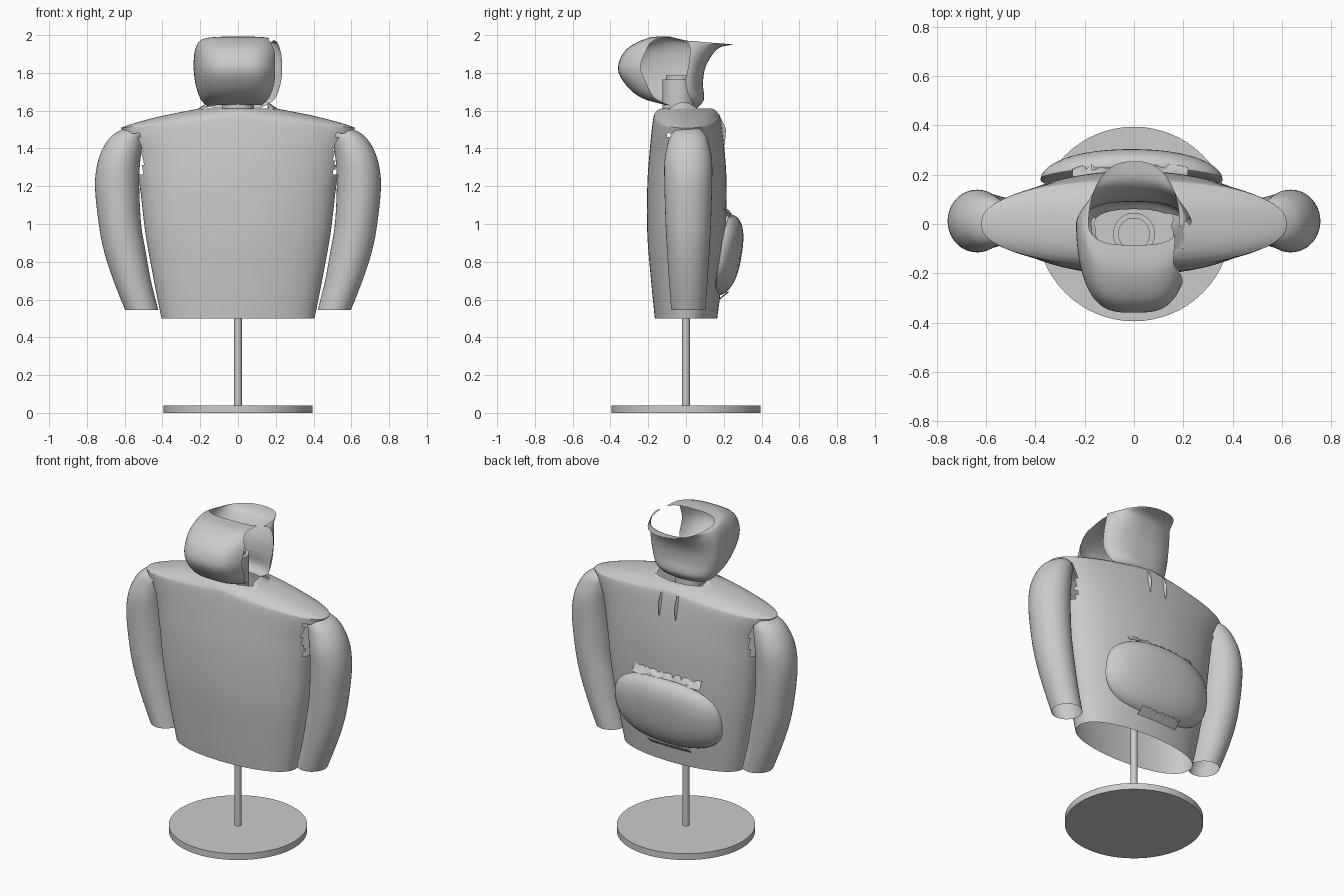
import bpy, bmesh, math, random
from math import sin, cos, pi
from mathutils import Vector

random.seed(4)
if "Cube" in bpy.data.objects:
    bpy.data.objects.remove(bpy.data.objects["Cube"], do_unlink=True)

grey = bpy.data.materials.new("plain grey")
grey.use_nodes = True
grey.diffuse_color = (0.6, 0.6, 0.6, 1)
grey.node_tree.nodes["Principled BSDF"].inputs["Base Color"].default_value = (0.6, 0.6, 0.6, 1)


def finish(obj, name):
    obj.name = name
    obj.data.materials.clear()
    obj.data.materials.append(grey)
    bpy.ops.object.select_all(action="DESELECT")
    obj.select_set(True)
    bpy.context.view_layer.objects.active = obj
    bpy.ops.object.shade_smooth_by_angle(angle=math.radians(40))
    return obj


def spline(keys, n):
    """Catmull-Rom resampling of tuples of any size."""
    keys = [Vector(k) for k in keys]
    out = []
    for i in range(len(keys) - 1):
        a, b = keys[i], keys[i + 1]
        m0 = (b - keys[max(i - 1, 0)]) / 2
        m1 = (keys[min(i + 2, len(keys) - 1)] - a) / 2
        for j in range(n):
            t = j / n
            out.append(a * (2*t**3 - 3*t*t + 1) + m0 * (t**3 - 2*t*t + t)
                       + b * (3*t*t - 2*t**3) + m1 * (t**3 - t*t))
    return out + [keys[-1]]


def sheet(name, rows, closed=False, keep=lambda c: True, cap=False):
    """Skin a list of equal point rows, leaving out faces the rule rejects."""
    bm = bmesh.new()
    grid = [[bm.verts.new(p) for p in row] for row in rows]
    count = len(rows[0])
    for low, high in zip(grid, grid[1:]):
        for i in range(count if closed else count - 1):
            j = (i + 1) % count
            quad = (low[i], low[j], high[j], high[i])
            if keep(sum((v.co for v in quad), Vector()) / 4):
                bm.faces.new(quad)
    if cap:
        bm.faces.new(grid[-1])
    bmesh.ops.delete(bm, geom=[v for v in bm.verts if not v.link_faces], context="VERTS")
    mesh = bpy.data.meshes.new(name)
    bm.to_mesh(mesh)
    bm.free()
    obj = bpy.data.objects.new(name, mesh)
    bpy.context.collection.objects.link(obj)
    return finish(obj, name)


def power(v, p):
    return math.copysign(abs(v) ** p, v)


def cylinder(name, radius, low, high, y=0):
    bpy.ops.mesh.primitive_cylinder_add(vertices=64, radius=radius, depth=high - low,
                                        location=(0, y, (low + high) / 2))
    finish(bpy.context.object, name)


# Stand and neck
cylinder("stand_base", 0.395, 0, 0.04)
cylinder("stand_pole", 0.02, 0.03, 1.65)
cylinder("neck_post", 0.085, 1.56, 1.765, -0.04)
cylinder("neck_cap", 0.065, 1.76, 1.785, -0.04)

# Torso: z, half width, front depth, back depth, shoulder drop
torso_keys = [(0.5, 0.405, 0.165, 0.165, 0), (0.7, 0.445, 0.185, 0.19, 0),
              (0.95, 0.49, 0.205, 0.21, 0), (1.2, 0.52, 0.205, 0.215, 0),
              (1.38, 0.55, 0.193, 0.205, 0.02), (1.55, 0.61, 0.175, 0.185, 0.06),
              (1.592, 0.60, 0.16, 0.165, 0.075), (1.61, 0.42, 0.135, 0.14, 0.042),
              (1.612, 0.2, 0.115, 0.115, 0)]
torso = []
for z, w, f, b, drop in spline(torso_keys, 6):
    ring = []
    for i in range(96):
        a = 2 * pi * i / 96
        c, s = cos(a), power(sin(a), 0.85)
        ring.append((w * c, s * (b if s > 0 else f), z - drop * abs(c)))
    torso.append(ring)


def outside_armhole(c):
    ragged = random.uniform(-0.012, 0.012) if c.x > 0 else 0
    return not (1.25 < c.z < 1.475 and abs(c.x) > 0.505 + ragged and abs(c.y) < 0.095)


sheet("torso", torso, True, outside_armhole)

# Sleeves: height, centre x, half width, half depth
sleeve_keys = [(0.545, 0.51, 0.088, 0.09), (0.7, 0.56, 0.099, 0.102),
               (0.85, 0.598, 0.11, 0.112), (1.0, 0.625, 0.112, 0.12),
               (1.2, 0.64, 0.117, 0.126), (1.33, 0.63, 0.112, 0.126),
               (1.42, 0.605, 0.1, 0.11), (1.475, 0.58, 0.078, 0.09),
               (1.515, 0.56, 0.025, 0.05)]
for side, label in ((1, "left_sleeve"), (-1, "right_sleeve")):
    rows = []
    for z, x, rx, ry in spline(sleeve_keys, 5):
        rows.append([(side * (x + rx * cos(a)), 0.012 + ry * sin(a), z)
                     for a in (2 * pi * i / 40 * side for i in range(40))])
    sheet(label, rows, True, cap=True)

# Wrapped hood: front reach, front z, half width, back reach, back z, front end, back end (degrees)
hood_keys = [(0.11, 1.63, 0.165, 0.06, 1.615, -50, 45), (0.24, 1.67, 0.2, 0.095, 1.66, -44, 14),
             (0.325, 1.745, 0.225, 0.09, 1.74, -40, -1), (0.36, 1.83, 0.235, 0.1, 1.82, -42, 6),
             (0.315, 1.925, 0.23, 0.135, 1.89, -42, 9), (0.2, 1.985, 0.21, 0.18, 1.935, -50, 4),
             (0.085, 1.992, 0.185, 0.255, 1.95, -32, -8)]
hood = []
for f, zf, w, b, zb, start, end in spline(hood_keys, 6):
    row = []
    for i in range(61):
        a = math.radians(start + (end - 360 - start) * i / 60)
        c, s = cos(a), sin(a)
        mix = (1 - s) / 2
        row.append((w * power(c, 0.6 if s < 0 else 0.8), s * (b if s > 0 else f),
                    zb + (zf - zb) * mix))
    hood.append(row)
sheet("hood", hood)


# Padded back pouch with a curved footprint
def pouch_point(a, r, bulge):
    x = 0.37 * r * power(cos(a), 0.8)
    v = r * power(sin(a), 0.8)
    y = 0.225 - 0.32 * x * x + 0.035 * v - 0.025 * v * v + bulge * math.sqrt(max(0, 1 - r ** 4))
    return (x - 0.01, y, 0.835 + 0.215 * v)


profile = [(math.sin(t * pi / 24), 0.07) for t in range(1, 13)]
profile += [(math.sin(t * pi / 24), -0.02) for t in range(11, 0, -1)]
rows = [[pouch_point(2 * pi * i / 64, r, h) for i in range(64)] for r, h in profile]
pouch = sheet("back_pouch", rows[::-1], True, cap=True)

# Puckered strips joining the pouch to the torso
for label, edge, z0, x0, x1 in (("pouch_top_hem", 1.035, 1.085, -0.25, 0.22),
                                ("pouch_bottom_hem", 0.64, 0.6, -0.16, 0.12)):
    strip = []
    for k in range(4):
        t = k / 3
        row = []
        for i in range(25):
            x = x0 + (x1 - x0) * i / 24
            wave = random.uniform(-0.008, 0.008) * (t > 0)
            back = (0.21 if edge > 0.8 else 0.18) * math.sqrt(1 - (x / 0.5) ** 2)
            row.append((x, back + (0.245 - 0.3 * x * x - back) * t * (1 if edge > 0.8 else 0.7) + wave,
                        z0 + (edge - z0) * t + wave))
        strip.append(row)
    sheet(label, strip)

# Two small pinched folds high on the back
for label, x in (("left_back_fold", 0.046), ("right_back_fold", -0.067)):
    sheet(label, [[(x - 0.014, 0.17, 1.57), (x, 0.186, 1.56), (x + 0.014, 0.17, 1.57)],
                  [(x - 0.012, 0.185, 1.5), (x, 0.212, 1.5), (x + 0.012, 0.185, 1.5)],
                  [(x - 0.002, 0.2, 1.42), (x, 0.205, 1.42), (x + 0.002, 0.2, 1.42)]])

# Loose collar shreds around the neck opening
for label, side in (("left_collar_shred", 1), ("right_collar_shred", -1)):
    shred = []
    for k in range(4):
        t = k / 3
        shred.append([(side * (0.21 - 0.05 * t + random.uniform(-0.008, 0.008)),
                       -0.1 + 0.17 * i / 10, 1.605 + 0.04 * t * sin(pi * i / 10))
                      for i in range(11)])
    sheet(label, shred)
